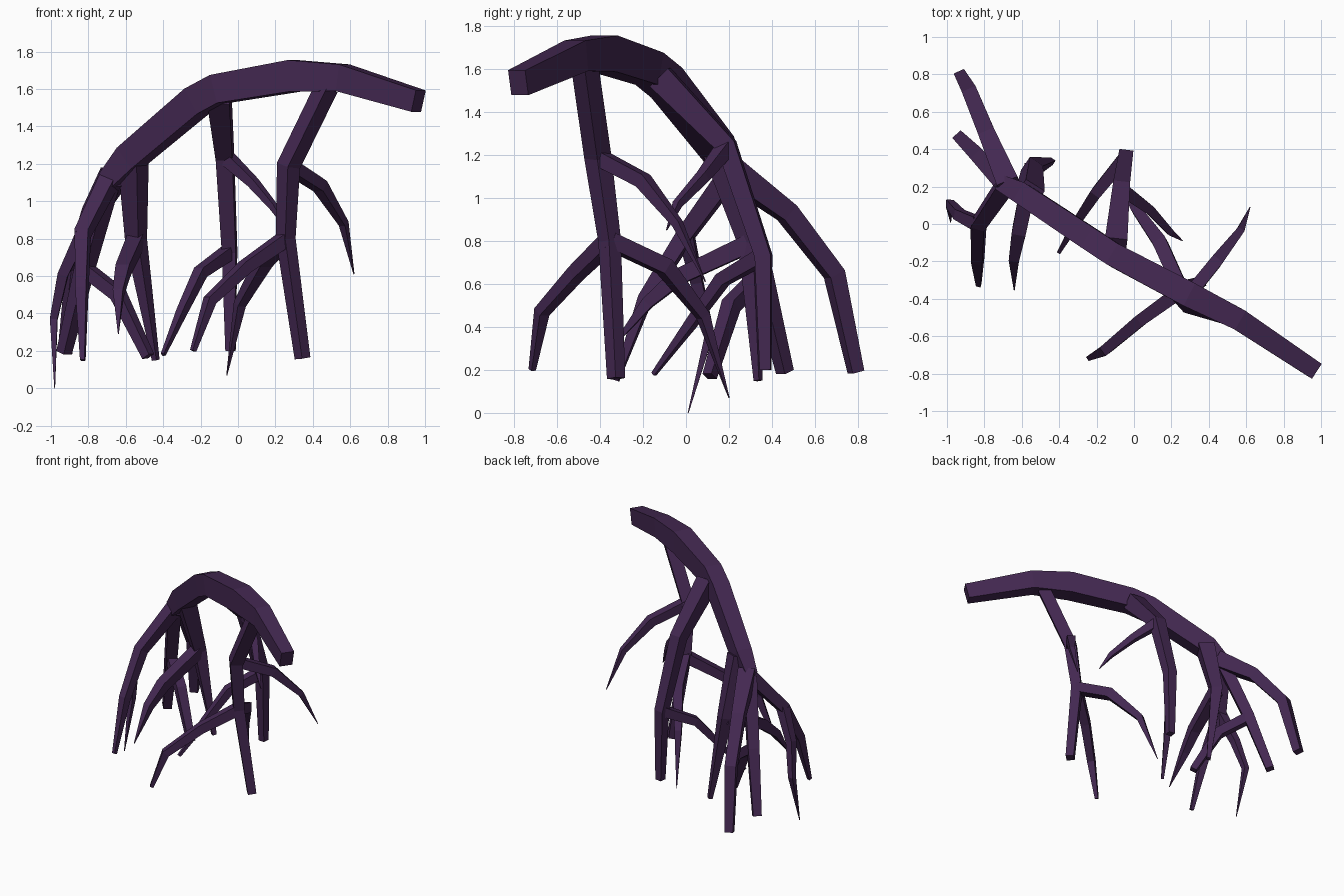
import bpy, bmesh
from mathutils import Vector

bark = bpy.data.materials.new("dark_purple_bark")
bark.diffuse_color = (0.056, 0.021, 0.082, 1)


def limb(name, pts, widths, aspect=1.0):
    """Four-sided tapering tube along pts; widths may be (start, end) or one per point."""
    pts = [Vector(p) for p in pts]
    n = len(pts)
    if len(widths) == 2:
        a, b = widths
        widths = [a + (b - a) * i / (n - 1) for i in range(n)]
    span = pts[-1] - pts[0]
    flat = Vector((-span.y, span.x, 0)).normalized()
    bm = bmesh.new()
    rings = []
    for i, p in enumerate(pts):
        d_in = (p - pts[max(i - 1, 0)]).normalized()
        d_out = (pts[min(i + 1, n - 1)] - p).normalized()
        t = (d_in + d_out).normalized()
        side = (flat - t * flat.dot(t)).normalized()
        up = t.cross(side)
        h = widths[i] / 2
        rings.append([bm.verts.new(p + side * h * sx + up * h * aspect * sy)
                      for sx, sy in ((1, 1), (-1, 1), (-1, -1), (1, -1))])
    for r, s in zip(rings, rings[1:]):
        for k in range(4):
            bm.faces.new((r[k], r[(k + 1) % 4], s[(k + 1) % 4], s[k]))
    bm.faces.new(rings[0][::-1])
    bm.faces.new(rings[-1])
    bmesh.ops.recalc_face_normals(bm, faces=bm.faces)
    me = bpy.data.meshes.new(name)
    bm.to_mesh(me)
    bm.free()
    me.materials.append(bark)
    bpy.context.collection.objects.link(bpy.data.objects.new(name, me))


# shared fork points
crown = (-0.69, 0.205, 1.11)
knee_right = (0.27, -0.41, 1.19)
fork_right = (0.255, -0.355, 0.80)
knee_mid = (-0.07, 0.19, 1.24)
fork_mid = (-0.045, 0.36, 0.73)
fork_left = (-0.545, 0.30, 0.79)
fork_outer = (-0.83, 0.0, 0.83)
fork_back = (-0.82, 0.35, 0.64)

# main arching root
limb("main_root", [(0.965, -0.78, 1.535), (0.56, -0.51, 1.66), (0.30, -0.38, 1.67),
                   (-0.10, -0.17, 1.60), (-0.22, -0.09, 1.535), (-0.58, 0.15, 1.23), crown],
     [0.095, 0.115, 0.135, 0.125, 0.125, 0.115, 0.085], 1.25)

# right leg and its side roots
limb("right_leg", [(0.475, -0.47, 1.61), knee_right, fork_right, (0.345, -0.325, 0.16)],
     [0.09, 0.09, 0.075, 0.06])
limb("right_side_root", [knee_right, (0.44, -0.20, 1.08), (0.565, -0.04, 0.88), (0.62, 0.09, 0.61)],
     [0.07, 0.065, 0.04, 0.004])
limb("right_front_root", [fork_right, (0.04, -0.51, 0.65), (-0.15, -0.67, 0.47), (-0.24, -0.715, 0.20)],
     [0.075, 0.065, 0.055, 0.025])
limb("right_back_root", [fork_right, (0.14, -0.10, 0.68), (0.01, 0.08, 0.45), (-0.06, 0.20, 0.07)],
     [0.075, 0.075, 0.05, 0.004])

# middle leg and its side roots
limb("middle_leg", [(-0.10, -0.12, 1.56), knee_mid, fork_mid, (-0.04, 0.37, 0.20)],
     [0.12, 0.09, 0.075, 0.05])
limb("middle_side_root", [knee_mid, (0.08, 0.08, 1.10), (0.19, -0.04, 0.97), (0.26, -0.09, 0.85)],
     [0.07, 0.05, 0.035, 0.004])
limb("middle_front_root", [fork_mid, (-0.20, 0.17, 0.62), (-0.30, 0.02, 0.41), (-0.40, -0.15, 0.18)],
     [0.07, 0.06, 0.045, 0.02])

# left leg and its side root
limb("left_leg", [(-0.56, 0.16, 1.22), fork_left, (-0.44, 0.335, 0.15)], [0.12, 0.085, 0.03])
limb("left_front_root", [fork_left, (-0.615, -0.04, 0.63), (-0.64, -0.18, 0.51), (-0.64, -0.355, 0.29)],
     [0.085, 0.075, 0.055, 0.004])

# outer legs fanning from the crown
limb("outer_front_leg", [crown, fork_outer, (-0.835, -0.19, 0.53), (-0.83, -0.325, 0.15)],
     [0.09, 0.075, 0.06, 0.025])
limb("outer_tip_root", [fork_outer, (-0.935, 0.05, 0.61), (-0.985, 0.11, 0.37), (-0.98, 0.01, 0.0)],
     [0.07, 0.055, 0.04, 0.004])
limb("outer_middle_leg", [crown, fork_back, (-0.93, 0.46, 0.19)], [0.09, 0.08, 0.06])
limb("outer_inner_root", [fork_back, (-0.64, 0.21, 0.50), (-0.48, 0.11, 0.17)], [0.07, 0.07, 0.05])
limb("outer_back_leg", [(-0.665, 0.20, 1.13), (-0.78, 0.47, 0.93), (-0.87, 0.69, 0.645),
                        (-0.925, 0.79, 0.19)], [0.12, 0.09, 0.08, 0.06])
